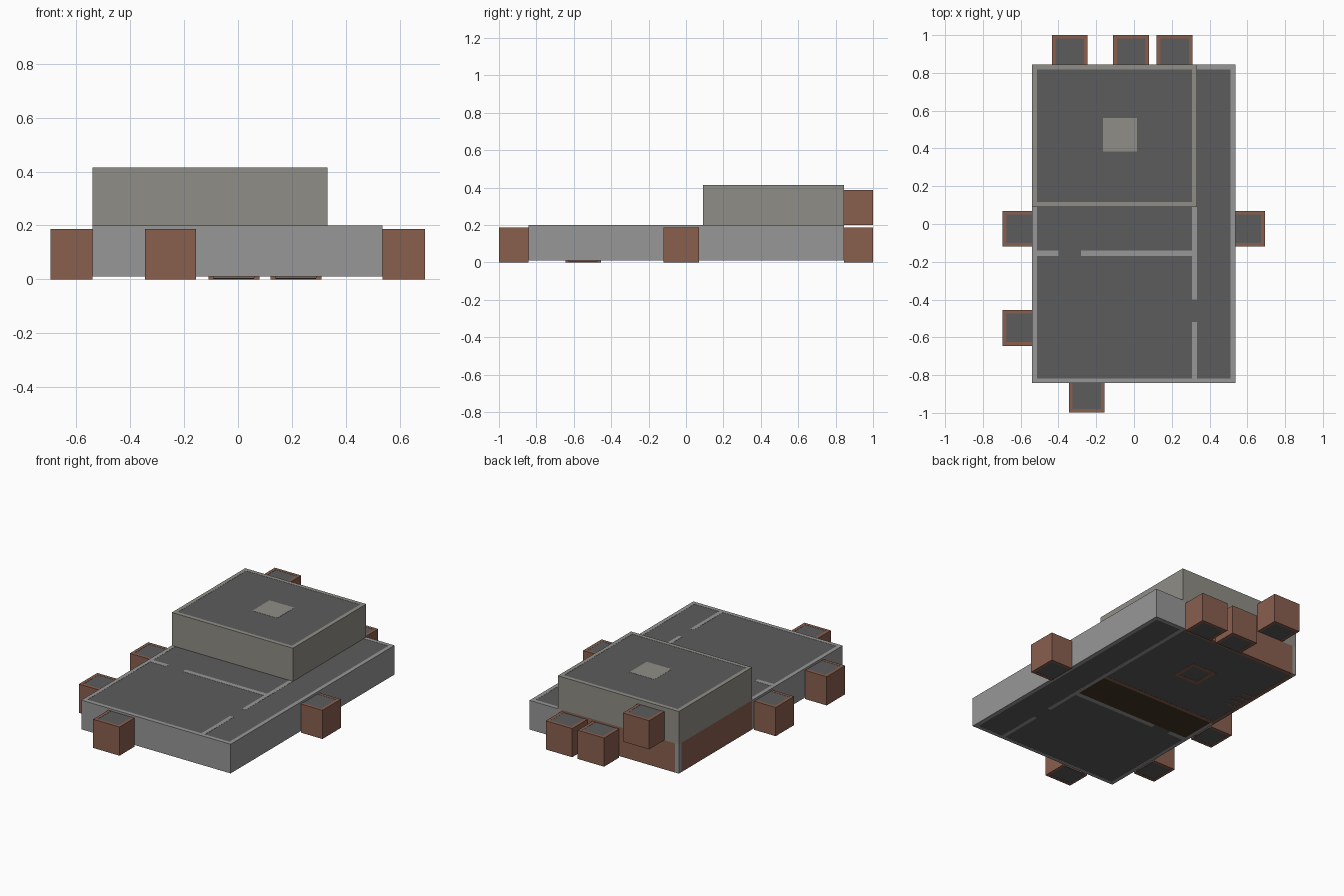
import bpy, bmesh
from mathutils import Matrix, Vector

if "Cube" in bpy.data.objects:
    bpy.data.objects.remove(bpy.data.objects["Cube"])

T = 0.026  # wall thickness


def make_mat(name, rgb):
    m = bpy.data.materials.new(name)
    m.diffuse_color = (*rgb, 1)
    m.use_nodes = True
    m.node_tree.nodes["Principled BSDF"].inputs["Base Color"].default_value = m.diffuse_color
    return m


BRICK = make_mat("brick", (0.25, 0.115, 0.078))
TAN = make_mat("tan_plaster", (0.275, 0.27, 0.24))
DARK = make_mat("dark_slab", (0.107, 0.107, 0.107))
GREY = make_mat("grey_wall", (0.31, 0.31, 0.31))


def boxes(name, mat, spans):
    """One object from boxes given as (x0, x1, y0, y1, z0, z1)."""
    bm = bmesh.new()
    for x0, x1, y0, y1, z0, z1 in spans:
        c = Vector(((x0 + x1) / 2, (y0 + y1) / 2, (z0 + z1) / 2))
        s = (x1 - x0, y1 - y0, z1 - z0)
        bmesh.ops.create_cube(bm, size=1, matrix=Matrix.Translation(c) @ Matrix.Diagonal((*s, 1)))
    me = bpy.data.meshes.new(name)
    bm.to_mesh(me)
    bm.free()
    me.materials.append(mat)
    ob = bpy.data.objects.new(name, me)
    bpy.context.collection.objects.link(ob)
    return ob


def ring(x0, x1, y0, y1, z0, z1):
    """Four walls around a rectangle."""
    return [(x0, x1, y0, y0 + T, z0, z1), (x0, x1, y1 - T, y1, z0, z1),
            (x0, x0 + T, y0 + T, y1 - T, z0, z1), (x1 - T, x1, y0 + T, y1 - T, z0, z1)]


def slabs(name, x0, x1, y0, y1, z0, z1):
    """Floor and ceiling, set a hair inside the wall ends."""
    boxes(name + "_floor", DARK, [(x0, x1, y0, y1, z0 + 0.001, z0 + 0.006)])
    boxes(name + "_ceiling", DARK, [(x0, x1, y0, y1, z1 - 0.006, z1 - 0.001)])


# Building outline
L, R, F, B = -0.54, 0.537, -0.843, 0.845
Z0, Z1, Z2 = 0.01, 0.2, 0.415
HX, HY = 0.333, 0.09          # corridor wall, front of the upper storey

# Ground floor grey walls, with door gaps in the partitions
boxes("ground_walls", GREY, [
    (L, R, F, F + T, Z0, Z1), (R - T, R, F + T, B, Z0, Z1),
    (L, L + T, F + T, HY, Z0, Z1), (HX - T, R - T, B - T, B, Z0, Z1),
    (L, L + T, B - T, B, Z0, Z1)])
boxes("corridor_wall", GREY, [(HX - T, HX, F + T, -0.52, Z0, Z1),
                              (HX - T, HX, -0.40, B - T, Z0, Z1)])
boxes("room_partition", GREY, [(L + T, -0.40, -0.17, -0.14, Z0, Z1),
                               (-0.28, HX - T, -0.17, -0.14, Z0, Z1)])
slabs("ground", L + T, R - T, F + T, B - T, Z0, Z1)

# Brick walls of the room under the upper storey
boxes("brick_room_walls", BRICK, [
    (L, L + T, HY, B - T, Z0, Z1), (L + T, HX - T, B - T, B, Z0, Z1),
    (L + T, HX - T, HY, HY + T, Z0, Z1)])
boxes("middle_room_floor", make_mat("dark_brick", (0.06, 0.035, 0.02)),
      [(L + T, HX - T, -0.14, HY, Z0, Z0 + 0.007)])

# Upper storey
boxes("upper_walls", TAN, ring(L, HX, HY, B, Z1, Z2))
slabs("upper", L + T, HX - T, HY + T, B - T, Z1, Z2)

# Central pillar through both storeys
PX0, PX1, PY0, PY1 = -0.165, 0.015, 0.383, 0.56
boxes("lower_pillar", BRICK, ring(PX0, PX1, PY0, PY1, Z0, Z1))
boxes("upper_pillar", TAN, [(PX0, PX1, PY0, PY1, Z1, Z2)])

# Steps along the left wall of the brick room
boxes("steps", BRICK, [(L + T, L + T + 0.08, 0.32 + i * 0.05, 0.335 + i * 0.05,
                        Z0, 0.05 + i * 0.035) for i in range(4)])

# Projecting brick bays: (side, centre along the wall, base height)
W, D, H = 0.095, 0.156, 0.187
BAYS = [("front", -0.25, 0), ("left", -0.025, 0), ("left", -0.55, 0), ("right", -0.025, 0),
        ("back", -0.34, Z1), ("back", -0.015, 0), ("back", 0.215, 0)]
for i, (side, c, z) in enumerate(BAYS):
    t = 0.02
    a, b = c - W, c + W
    if side in ("front", "back"):
        y0, y1 = (F - D, F) if side == "front" else (B, B + D)
        end = (y0, y0 + t) if side == "front" else (y1 - t, y1)
        walls = [(a, a + t, y0, y1, z, z + H), (b - t, b, y0, y1, z, z + H),
                 (a + t, b - t, *end, z, z + H)]
        inner = (a + t, b - t, y0 + t * (side == "front"), y1 - t * (side == "back"))
    else:
        x0, x1 = (L - D, L) if side == "left" else (R, R + D)
        end = (x0, x0 + t) if side == "left" else (x1 - t, x1)
        walls = [(x0, x1, a, a + t, z, z + H), (x0, x1, b - t, b, z, z + H),
                 (*end, a + t, b - t, z, z + H)]
        inner = (x0 + t * (side == "left"), x1 - t * (side == "right"), a + t, b - t)
    boxes(f"{side}_bay_{i}", BRICK, walls)
    slabs(f"{side}_bay_{i}", *inner, z, z + H)
